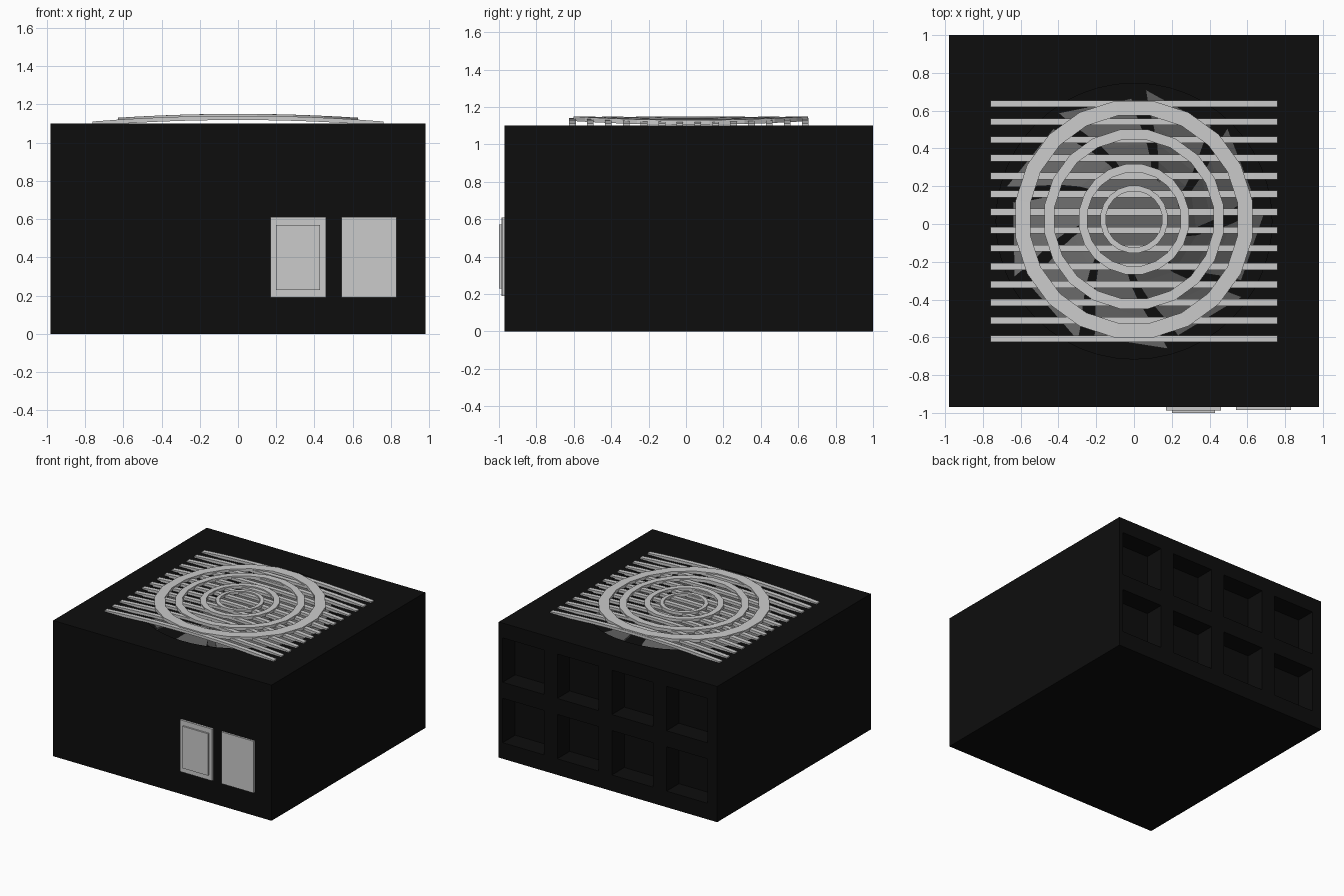
import bpy, bmesh
from math import sin, cos, pi, radians

if "Cube" in bpy.data.objects:
    bpy.data.objects.remove(bpy.data.objects["Cube"])

CY = 0.015          # centre of case, grille and fan in y
TOP = 1.10          # top of case


def material(name, v):
    m = bpy.data.materials.new(name)
    m.diffuse_color = (v, v, v, 1)
    m.use_nodes = True
    m.node_tree.nodes["Principled BSDF"].inputs["Base Color"].default_value = m.diffuse_color
    return m


black = material("black_paint", 0.004)
dark = material("dark_plastic", 0.13)


def finish(name, bm, mat=None):
    bmesh.ops.recalc_face_normals(bm, faces=bm.faces[:])
    me = bpy.data.meshes.new(name)
    bm.to_mesh(me)
    bm.free()
    ob = bpy.data.objects.new(name, me)
    bpy.context.collection.objects.link(ob)
    if mat:
        me.materials.append(mat)
    return ob


def add_box(bm, x0, x1, y0, y1, z0, z1):
    vs = bmesh.ops.create_cube(bm, size=1)["verts"]
    for v in vs:
        v.co.x = x1 if v.co.x > 0 else x0
        v.co.y = y1 if v.co.y > 0 else y0
        v.co.z = z1 if v.co.z > 0 else z0


def add_cylinder(bm, r, z0, z1, n):
    vs = bmesh.ops.create_cone(bm, cap_ends=True, segments=n, radius1=r,
                               radius2=r, depth=z1 - z0)["verts"]
    for v in vs:
        v.co.y += CY
        v.co.z += (z0 + z1) / 2


def sweep(bm, sections, closed=False):
    """Skin a row of four-point cross-sections."""
    rows = [[bm.verts.new(p) for p in s] for s in sections]
    n = len(rows)
    for i in range(n if closed else n - 1):
        a, b = rows[i], rows[(i + 1) % n]
        for j in range(4):
            k = (j + 1) % 4
            bm.faces.new((a[j], a[k], b[k], b[j]))
    if not closed:
        bm.faces.new(rows[0])
        bm.faces.new(rows[-1])


def arch(x):
    return 1.14 - 0.03 * (x / 0.76) ** 2


# case: box with a fan well and a 4 x 2 set of rear pockets
bm = bmesh.new()
add_box(bm, -0.98, 0.98, -0.97, 1.0, 0, TOP)
case = finish("case", bm, black)

bm = bmesh.new()
add_cylinder(bm, 0.73, 0.85, 1.3, 48)
for i in range(4):
    x = 0.76 - 0.49 * i
    for z in (0.13, 0.62):
        add_box(bm, x - 0.185, x + 0.185, 0.84, 1.1, z, z + 0.36)
cutter = finish("case_cutter", bm, black)
cutter.hide_render = True

mod = case.modifiers.new("openings", "BOOLEAN")
mod.operation = "DIFFERENCE"
mod.solver = "EXACT"
mod.object = cutter
bpy.context.view_layer.objects.active = case
bpy.ops.object.modifier_apply(modifier=mod.name)
bpy.data.objects.remove(cutter)

# fan: hub and nine swept, tilted blades
bm = bmesh.new()
add_cylinder(bm, 0.27, 0.85, 1.07, 32)
finish("fan_hub", bm, dark)

bm = bmesh.new()
STEPS = 5
for b in range(9):
    base = radians(78 + 40 * b)
    sections = []
    for s in range(STEPS + 1):
        t = s / STEPS
        r = 0.25 + 0.43 * t
        mid = base - radians(24) * (1 - t) ** 1.5 - radians(10)
        half = radians(17)
        hi, lo = mid + half, mid - half
        rl = r - 0.03 * t
        rh = r + 0.02 * t
        sections.append([
            (rh * cos(hi), CY + rh * sin(hi), 1.085),
            (rl * cos(lo), CY + rl * sin(lo), 0.98),
            (rl * cos(lo), CY + rl * sin(lo), 0.965),
            (rh * cos(hi), CY + rh * sin(hi), 1.07)])
    sweep(bm, sections)
finish("fan_blades", bm, dark)

# grille: arched slats across the fan
bm = bmesh.new()
for i in range(14):
    y = CY + (i - 6.5) * 0.0957
    xs = [-0.76 + 1.52 * k / 12 for k in range(13)]
    sweep(bm, [[(x, y - 0.018, arch(x) - 0.022), (x, y + 0.018, arch(x) - 0.022),
                (x, y + 0.018, arch(x)), (x, y - 0.018, arch(x))] for x in xs])
finish("grille_slats", bm)

# grille: concentric faceted rings that follow the arch
bm = bmesh.new()
SIDES = 20
for r0, r1 in ((0.15, 0.18), (0.25, 0.295), (0.425, 0.48), (0.555, 0.635)):
    sections = []
    for k in range(SIDES):
        a = 2 * pi * (k + 0.5) / SIDES
        c, s = cos(a), sin(a)
        sections.append([(r * c, CY + 0.01 + r * s, arch(r * c) + dz)
                         for r, dz in ((r0, -0.015), (r1, -0.015),
                                       (r1, 0.01), (r0, 0.01))])
    sweep(bm, sections, closed=True)
finish("grille_rings", bm)

# front panels: power socket with raised insert, and switch plate
bm = bmesh.new()
add_box(bm, 0.17, 0.46, -0.987, -0.96, 0.19, 0.61)
finish("socket_plate", bm)
bm = bmesh.new()
add_box(bm, 0.20, 0.43, -1.0, -0.98, 0.23, 0.57)
finish("socket_insert", bm)
bm = bmesh.new()
add_box(bm, 0.54, 0.83, -0.985, -0.96, 0.19, 0.61)
finish("switch_plate", bm)
